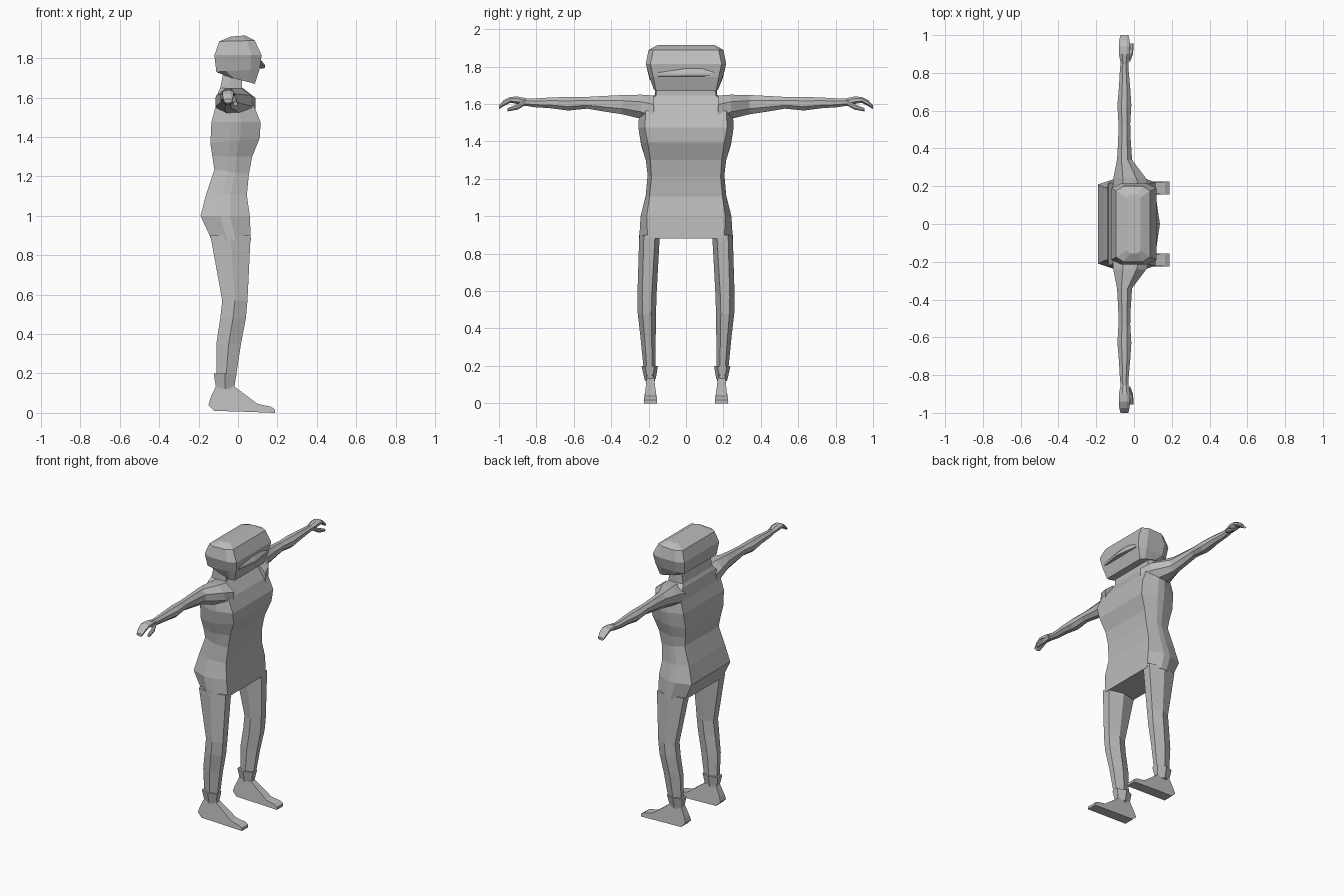
import bpy, bmesh, math

# single grey colour
grey = bpy.data.materials.new("plain_grey")
grey.diffuse_color = (0.5, 0.5, 0.5, 1)


def loft(name, rings):
    """Skin a row of closed rings and cap both ends."""
    bm = bmesh.new()
    vs = [[bm.verts.new(p) for p in r] for r in rings]
    n = len(vs[0])
    for a, b in zip(vs, vs[1:]):
        for i in range(n):
            j = (i + 1) % n
            bm.faces.new((a[i], a[j], b[j], b[i]))
    bm.faces.new(vs[0])
    bm.faces.new(vs[-1])
    bmesh.ops.recalc_face_normals(bm, faces=bm.faces)
    me = bpy.data.meshes.new(name)
    bm.to_mesh(me)
    bm.free()
    ob = bpy.data.objects.new(name, me)
    bpy.context.collection.objects.link(ob)
    me.materials.append(grey)
    return ob


def slab(xb, zb, xf, zf, yi, yo, t, y_in=None):
    """Eight-sided level ring from back to front; yi face half width, yo side half width."""
    def mix(k):
        return xb + (xf - xb) * k, zb + (zf - zb) * k
    pts = []
    for k, y, s in ((0, yi, -1), (t, yo, -1), (1 - t, yo, -1), (1, yi, -1),
                    (1, yi, 1), (1 - t, yo, 1), (t, yo, 1), (0, yi, 1)):
        x, z = mix(k)
        pts.append((x, s * y, z))
    return pts


def tube_ring(y, zl, zh, xb, xf):
    """Eight-sided ring across the arm."""
    return [((xb + xf) / 2 + (xf - xb) / 2 * 1.08 * math.cos(a), y,
             (zl + zh) / 2 + (zh - zl) / 2 * 1.08 * math.sin(a))
            for a in [math.pi / 8 + i * math.pi / 4 for i in range(8)]]


# head
loft("head", [slab(*r, 0.22) for r in (
    (-0.05, 1.705, 0.085, 1.67, 0.16, 0.172),
    (-0.11, 1.73, 0.11, 1.745, 0.175, 0.195),
    (-0.12, 1.815, 0.12, 1.815, 0.19, 0.215),
    (-0.095, 1.885, 0.085, 1.89, 0.175, 0.2),
    (-0.035, 1.91, 0.035, 1.915, 0.14, 0.155))])

# nose
loft("nose", [[(0.1, y, 1.745), (x, y, 1.75), (x, y, 1.765), (0.1, y, 1.81)]
              for y, x in ((-0.15, 0.115), (0, 0.137), (0.15, 0.115))])

# torso with neck: back x, back z, front x, front z, face and side half widths
loft("torso", [slab(*r, 0.4) for r in (
    (-0.135, 0.88, 0.065, 0.88, 0.205, 0.25),
    (-0.19, 1.0, 0.06, 1.0, 0.21, 0.243),
    (-0.16, 1.115, 0.045, 1.105, 0.195, 0.215),
    (-0.12, 1.235, 0.055, 1.21, 0.185, 0.205),
    (-0.13, 1.3, 0.072, 1.3, 0.19, 0.215),
    (-0.14, 1.37, 0.11, 1.395, 0.205, 0.24),
    (-0.135, 1.475, 0.115, 1.475, 0.22, 0.255),
    (-0.115, 1.55, 0.08, 1.56, 0.215, 0.25),
    (-0.1, 1.63, 0.03, 1.63, 0.18, 0.2),
    (-0.09, 1.65, 0.02, 1.645, 0.16, 0.165),
    (-0.07, 1.75, 0.02, 1.74, 0.155, 0.165))])

for s, side in ((-1, "right"), (1, "left")):
    # arm, from the flared shoulder to the wrist
    loft(side + "_arm", [tube_ring(s * y, *r) for y, *r in (
        (0.17, 1.48, 1.645, -0.115, 0.09),
        (0.24, 1.52, 1.65, -0.11, 0.065),
        (0.34, 1.545, 1.648, -0.09, -0.01),
        (0.44, 1.56, 1.643, -0.084, -0.017),
        (0.53, 1.575, 1.638, -0.082, -0.02),
        (0.63, 1.565, 1.638, -0.088, -0.014),
        (0.72, 1.577, 1.635, -0.08, -0.02),
        (0.81, 1.583, 1.63, -0.075, -0.028),
        (0.87, 1.592, 1.628, -0.07, -0.03))])
    # palm and bent fingers
    loft(side + "_hand", [tube_ring(s * y, *r) for y, *r in (
        (0.85, 1.59, 1.63, -0.07, -0.03),
        (0.9, 1.6, 1.64, -0.08, -0.02),
        (0.94, 1.607, 1.638, -0.08, -0.02),
        (0.975, 1.588, 1.62, -0.078, -0.024),
        (1.0, 1.573, 1.592, -0.072, -0.03))])
    # thumb
    loft(side + "_thumb", [tube_ring(s * y, *r) for y, *r in (
        (0.86, 1.593, 1.62, -0.05, -0.02),
        (0.9, 1.57, 1.6, -0.03, -0.005),
        (0.955, 1.56, 1.577, -0.022, -0.002))])

    # leg: six-sided, with a ridge along each side
    def leg_ring(z, xb, xf, y0, y1, e):
        xm = (xb + xf) / 2
        return [(xb, s * (y0 + e), z), (xm, s * y0, z), (xf, s * (y0 + e), z),
                (xf, s * (y1 - e), z), (xm, s * y1, z), (xb, s * (y1 - e), z)]
    loft(side + "_leg", [leg_ring(*r) for r in (
        (0.9, -0.14, 0.064, 0.14, 0.25, 0.025),
        (0.57, -0.08, 0.048, 0.158, 0.26, 0.026),
        (0.48, -0.09, 0.04, 0.16, 0.258, 0.026),
        (0.35, -0.11, 0.015, 0.162, 0.243, 0.022),
        (0.12, -0.11, -0.02, 0.165, 0.22, 0.015))])
    # trouser cuff
    loft(side + "_cuff", [leg_ring(*r) for r in (
        (0.2, -0.123, -0.007, 0.15, 0.238, 0.02),
        (0.13, -0.112, -0.02, 0.162, 0.222, 0.015))])
    # foot: side profile swept across, narrower at the ankle
    profile = ((-0.11, 0.14, 0.02), (-0.02, 0.135, 0.02), (0.1, 0.045, 0.03),
               (0.165, 0.032, 0.034), (0.187, 0.018, 0.034), (0.187, 0.0, 0.034),
               (0.0, 0.007, 0.036), (-0.12, 0.01, 0.036), (-0.15, 0.04, 0.032),
               (-0.14, 0.075, 0.026))
    loft(side + "_foot", [[(x, s * 0.19 + d * w, z) for x, z, w in profile]
                          for d in (-1, 1)])
